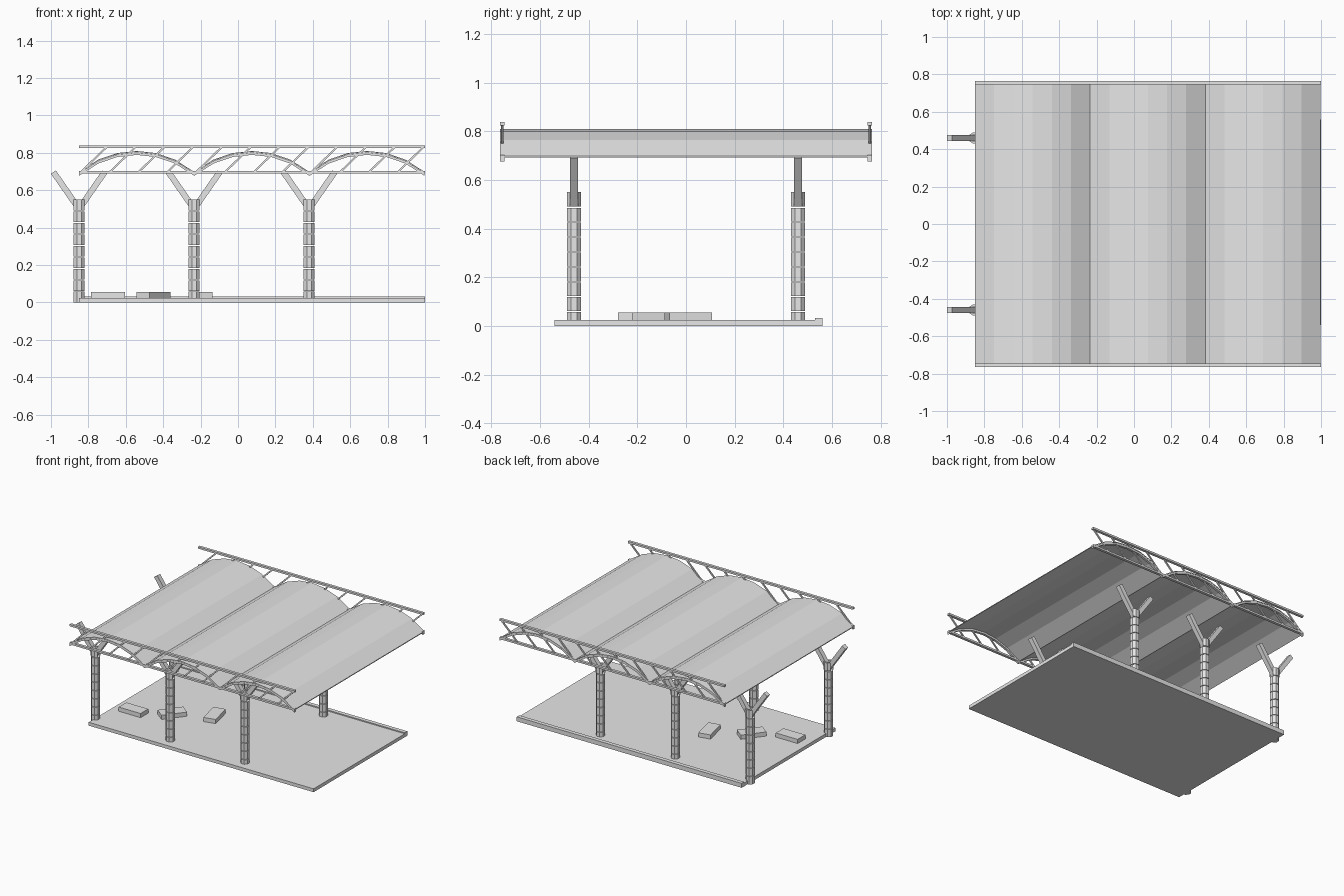
import bpy, bmesh, math
from mathutils import Matrix, Vector

if "Cube" in bpy.data.objects:
    bpy.data.objects.remove(bpy.data.objects["Cube"])

grey = bpy.data.materials.new("light_grey")
grey.diffuse_color = (0.8, 0.8, 0.8, 1)
grey.use_nodes = True
grey.node_tree.nodes["Principled BSDF"].inputs["Base Color"].default_value = grey.diffuse_color

START, PITCH = -0.85, 0.616          # left end of the roof, bay length
COLS = [(START + i * 0.615, y) for i in range(3) for y in (-0.46, 0.46)]
TRUSS_Y = (-0.755, 0.755)


def finish(name, bm):
    bmesh.ops.recalc_face_normals(bm, faces=bm.faces)
    me = bpy.data.meshes.new(name)
    bm.to_mesh(me)
    bm.free()
    me.materials.append(grey)
    ob = bpy.data.objects.new(name, me)
    bpy.context.collection.objects.link(ob)
    return ob


def box(bm, centre, size, rot=Matrix()):
    m = Matrix.Translation(centre) @ rot @ Matrix.Diagonal((*size, 1))
    bmesh.ops.create_cube(bm, size=1, matrix=m)


def bar(bm, p, q, y, depth, thick):
    """Straight bar between two (x, z) points."""
    d = Vector((q[0] - p[0], q[1] - p[1]))
    rot = Matrix.Rotation(-math.atan2(d.y, d.x), 4, 'Y')
    box(bm, ((p[0] + q[0]) / 2, y, (p[1] + q[1]) / 2), (d.length, depth, thick), rot)


def strip(bm, pts, y, depth, thick):
    """Extruded band along an (x, z) path, thickened downward."""
    loop = pts + [(x, z - thick) for x, z in reversed(pts)]
    a = [bm.verts.new((x, y - depth / 2, z)) for x, z in loop]
    b = [bm.verts.new((x, y + depth / 2, z)) for x, z in loop]
    n, k = len(loop), len(pts)
    for i in range(n):
        j = (i + 1) % n
        bm.faces.new((a[i], a[j], b[j], b[i]))
    for v in (a, b):
        for i in range(k - 1):
            bm.faces.new((v[i], v[i + 1], v[n - 2 - i], v[n - 1 - i]))


def arch(bay, top):
    """Six-sided circular arch of one roof bay."""
    half, rise = PITCH / 2, 0.112
    r = (half * half + rise * rise) / (2 * rise)
    out = []
    for i in range(7):
        u = -half + PITCH * i / 6
        out.append((START + PITCH * bay + half + u, top - r + math.sqrt(r * r - u * u)))
    return out


# Platform and rear kerb
bm = bmesh.new()
box(bm, (0.075, 0.01, 0.0125), (1.85, 1.1, 0.025))
finish("platform", bm)
bm = bmesh.new()
box(bm, (0.075, 0.545, 0.0275), (1.85, 0.03, 0.011))
finish("rear_kerb", bm)

# Low blocks on the platform
bm = bmesh.new()
for x, y, angle in ((-0.695, -0.235, 0), (-0.453, -0.124, 52), (-0.2, 0.01, 103)):
    box(bm, (x, y, 0.04), (0.18, 0.09, 0.032), Matrix.Rotation(math.radians(angle), 4, 'Z'))
finish("benches", bm)

# Stacked octagonal column drums, the top one slotted for the arms
bm = bmesh.new()
for x, y in COLS:
    for i in range(8):
        m = Matrix.Translation((x, y, i * 0.0612 + 0.029)) @ Matrix.Rotation(math.pi / 8, 4, 'Z')
        bmesh.ops.create_cone(bm, cap_ends=True, segments=8, radius1=0.0315,
                              radius2=0.0315, depth=0.057, matrix=m)
    for s in (-1, 1):
        outline = [(-0.029, 0.017), (0.029, 0.017), (0.012, 0.029), (-0.012, 0.029)]
        f = bm.faces.new([bm.verts.new((x + u, y + s * v, 0.491)) for u, v in outline])
        top = bmesh.ops.extrude_face_region(bm, geom=[f], use_keep_orig=True)
        bmesh.ops.translate(bm, vec=(0, 0, 0.06),
                            verts=[g for g in top["geom"] if isinstance(g, bmesh.types.BMVert)])
finish("columns", bm)

# Forked arms
bm = bmesh.new()
for x, y in COLS:
    for s in (-1, 1):
        bar(bm, (x, 0.5), (x + s * 0.137, 0.697), y, 0.034, 0.032)
finish("column_arms", bm)

# Vaulted roof skin
bm = bmesh.new()
for bay in range(3):
    strip(bm, arch(bay, 0.81), 0, 1.53, 0.006)
finish("roof_vaults", bm)

# Curved ribs below the skin
bm = bmesh.new()
for y in TRUSS_Y:
    for bay in range(3):
        strip(bm, arch(bay, 0.803), y, 0.018, 0.014)
finish("arch_ribs", bm)

# Truss chords
bm = bmesh.new()
for y in TRUSS_Y:
    for z in (0.697, 0.832):
        bar(bm, (START, z), (1.0, z), y, 0.02, 0.014)
finish("truss_chords", bm)

# Truss diagonals
bm = bmesh.new()
step = PITCH / 4
for y in TRUSS_Y:
    for i in range(12):
        x = START + i * step
        bar(bm, (x + 0.01, 0.697), (x + step - 0.005, 0.832), y, 0.009, 0.01)
finish("truss_diagonals", bm)
